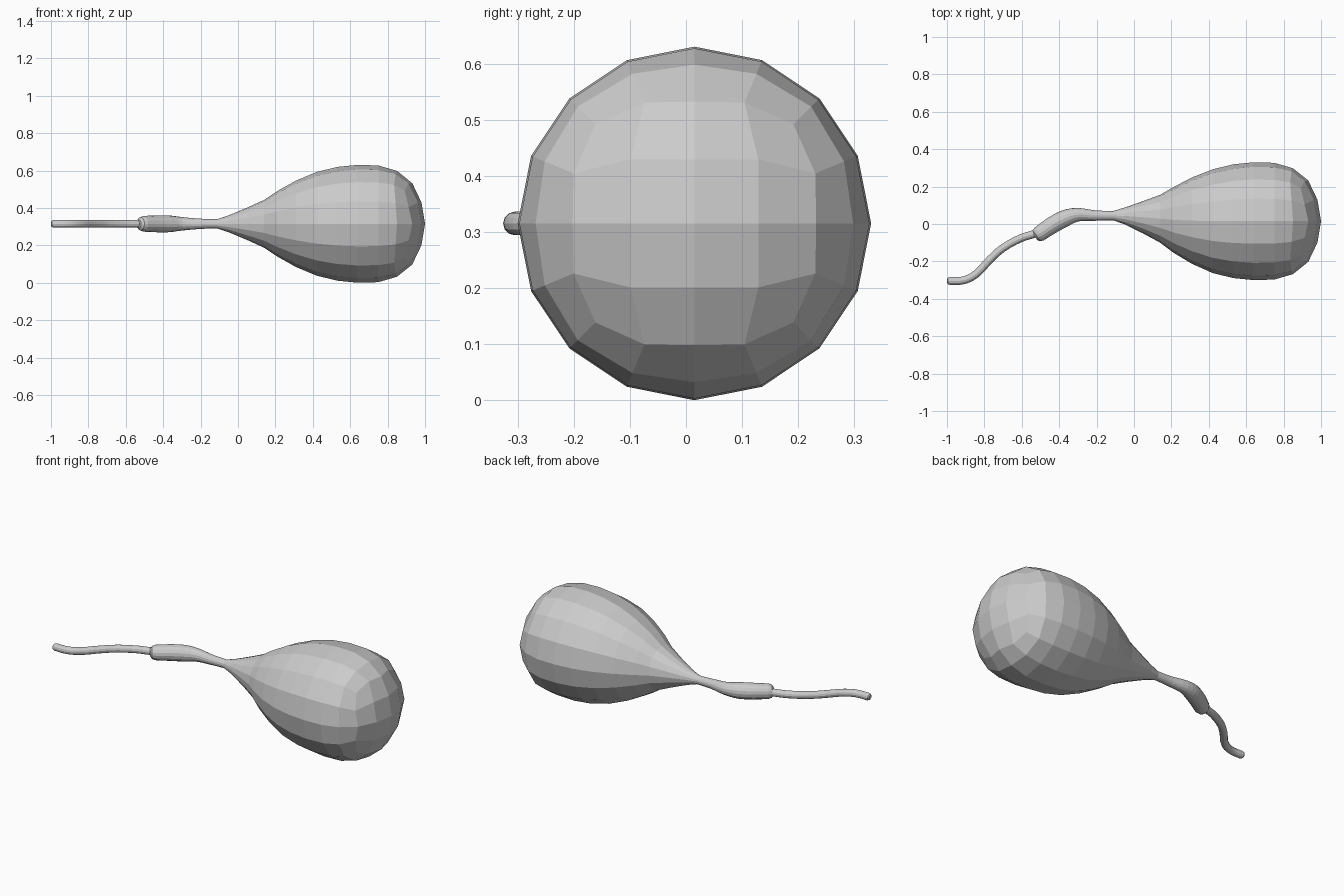
import bpy, bmesh, math
from mathutils import Vector

if "Cube" in bpy.data.objects:
    bpy.data.objects.remove(bpy.data.objects["Cube"])

Z = 0.315  # height of the common axis


def finish(name, bm):
    bmesh.ops.recalc_face_normals(bm, faces=bm.faces)
    me = bpy.data.meshes.new(name)
    bm.to_mesh(me)
    bm.free()
    ob = bpy.data.objects.new(name, me)
    bpy.context.collection.objects.link(ob)


def ring(bm, c, side, r, n, square=0.0, shift=0.0):
    """Ring across the path; square pushes the 45 degree corners out and back."""
    out = []
    for i in range(n):
        a = 2 * math.pi * i / n
        k = math.sin(2 * a) ** 2
        d = r * (1 + square * k)
        p = Vector(c) + side * (d * math.cos(a)) + Vector((-shift * k, 0, d * math.sin(a)))
        out.append(bm.verts.new(p))
    return out


def bridge(bm, a, b):
    n = len(a)
    for i in range(n):
        bm.faces.new((a[i], a[(i + 1) % n], b[(i + 1) % n], b[i]))


def smooth_path(pts, steps):
    """Catmull-Rom through (x, y, radius) stations."""
    v = [Vector(p) for p in pts]
    v = [2 * v[0] - v[1]] + v + [2 * v[-1] - v[-2]]
    out = []
    for i in range(1, len(v) - 2):
        a, b, c, d = v[i - 1:i + 3]
        for s in range(steps):
            t = s / steps
            out.append(0.5 * (2 * b + (c - a) * t + (2 * a - 5 * b + 4 * c - d) * t * t
                              + (3 * b - a - 3 * c + d) * t ** 3))
    return out + [v[-2]]


def tube(name, pts, sides, steps):
    bm = bmesh.new()
    path = smooth_path(pts, steps)
    rings = []
    for i, p in enumerate(path):
        t = path[min(i + 1, len(path) - 1)] - path[max(i - 1, 0)]
        side = Vector((t.y, -t.x, 0)).normalized()
        rings.append(ring(bm, (p.x, p.y, Z), side, p.z, sides))
    for a, b in zip(rings, rings[1:]):
        bridge(bm, a, b)
    # domed ends
    for k, step in ((0, 1), (-1, -1)):
        p, q = path[k], path[k + step]
        out = Vector((p.x - q.x, p.y - q.y, 0)).normalized()
        side = Vector((out.y, -out.x, 0))
        side = side if side.dot(rings[k][0].co - Vector((p.x, p.y, Z))) > 0 else -side
        last = rings[k]
        for h, f in ((0.45, 0.85), (0.7, 0.5)):
            c = Vector((p.x, p.y, Z)) + out * (p.z * h)
            new = ring(bm, c, side, p.z * f, sides)
            bridge(bm, last, new)
            last = new
        bm.faces.new(last)
    finish(name, bm)


# Pear-shaped bulb: x, centre y, radius, corner squareness, corner setback
stations = [(-0.12, 0.045, 0.022, 0, 0), (-0.05, 0.043, 0.045, 0, 0),
            (0.05, 0.036, 0.087, 0, 0), (0.14, 0.028, 0.128, 0, 0),
            (0.21, 0.022, 0.175, 0, 0), (0.31, 0.018, 0.231, 0, 0),
            (0.42, 0.015, 0.277, 0, 0), (0.53, 0.015, 0.304, 0, 0),
            (0.64, 0.015, 0.315, 0, 0), (0.75, 0.015, 0.312, 0, 0),
            (0.85, 0.015, 0.283, 0.04, 0.015), (0.932, 0.015, 0.217, 0.15, 0.04)]
bm = bmesh.new()
rings = [ring(bm, (x, y, Z), Vector((0, 1, 0)), r, 16, q, s) for x, y, r, q, s in stations]
for a, b in zip(rings, rings[1:]):
    bridge(bm, a, b)
bm.faces.new(rings[0])
# Rounded end: 4 x 4 quad grid framed by the last ring
grid = {}
border = [(2, j) for j in range(0, 3)] + [(i, 2) for i in (1, 0, -1)] \
    + [(-2, j) for j in (2, 1, 0, -1)] + [(i, -2) for i in (-2, -1, 0, 1)] + [(2, -2), (2, -1)]
for key, v in zip(border, rings[-1]):
    grid[key] = v
for i in (-1, 0, 1):
    for j in (-1, 0, 1):
        x = 1.0 - 0.019 * (i * i + j * j)
        grid[i, j] = bm.verts.new((x, 0.015 + 0.114 * i, Z + 0.114 * j))
for i in range(-2, 2):
    for j in range(-2, 2):
        bm.faces.new((grid[i, j], grid[i + 1, j], grid[i + 1, j + 1], grid[i, j + 1]))
finish("bulb", bm)

# Neck swelling into a sleeve
tube("neck", [(-0.06, 0.044, 0.026), (-0.13, 0.045, 0.025), (-0.21, 0.045, 0.028),
              (-0.30, 0.050, 0.036), (-0.37, 0.030, 0.045), (-0.44, -0.008, 0.045),
              (-0.505, -0.052, 0.042)], 16, 3)

# Thin wavy string
tube("string", [(-0.47, -0.03, 0.021), (-0.54, -0.055, 0.021), (-0.61, -0.078, 0.021),
                (-0.70, -0.128, 0.021), (-0.77, -0.190, 0.021), (-0.83, -0.255, 0.021),
                (-0.88, -0.290, 0.021), (-0.93, -0.304, 0.021), (-0.985, -0.304, 0.021)], 12, 3)
